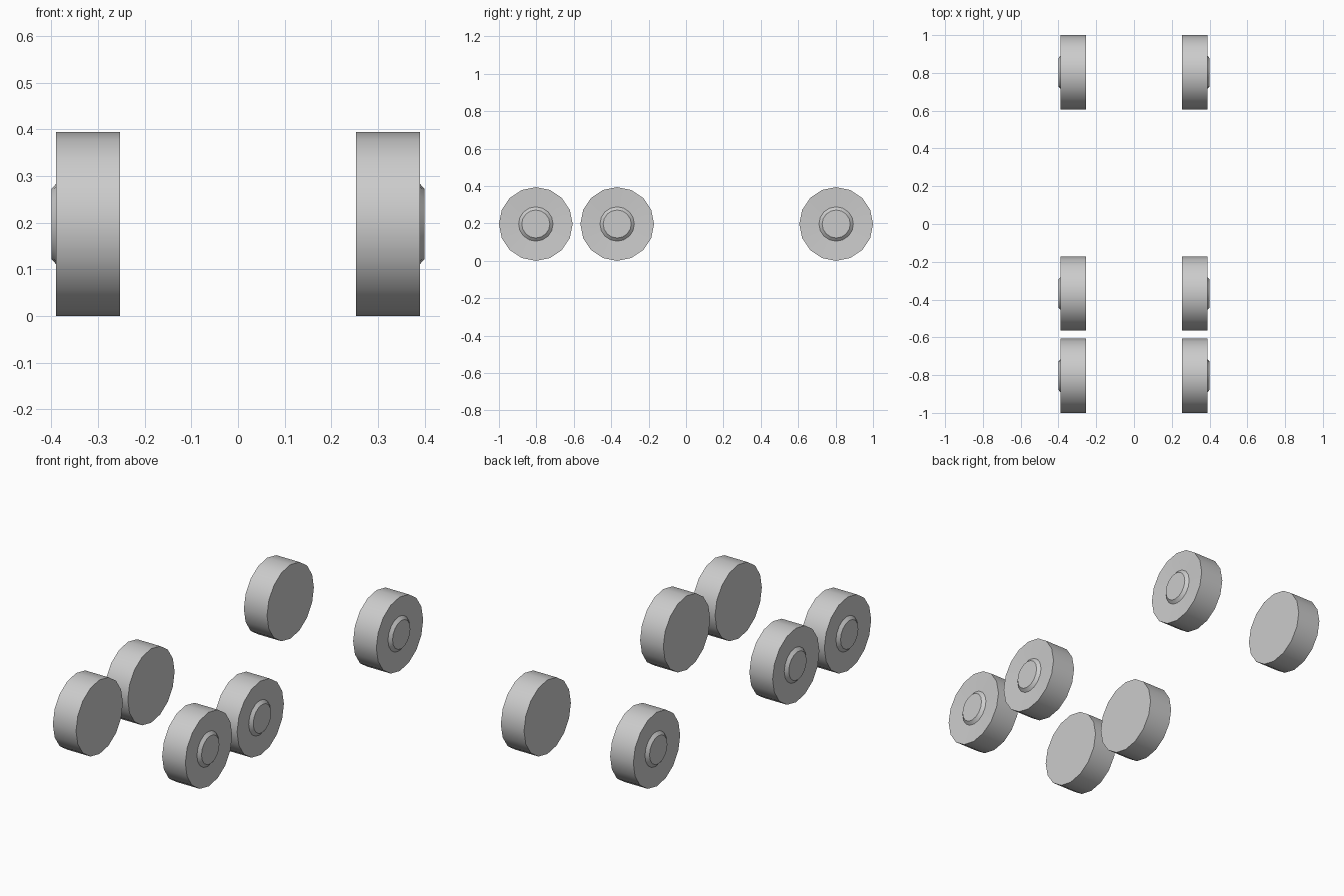
import bpy
import bmesh
import math

cube = bpy.data.objects.get("Cube")
if cube:
    bpy.data.objects.remove(cube, do_unlink=True)

# Single plain colour
grey = bpy.data.materials.new("light_grey")
grey.use_nodes = True
colour = (0.6, 0.6, 0.6, 1)
grey.diffuse_color = colour
grey.node_tree.nodes["Principled BSDF"].inputs["Base Color"].default_value = colour

RADIUS = 0.197
SIDES = 16
# (distance from centre line, radius) from the inner face out to the hub cap
PROFILE = [(0.2535, RADIUS), (0.39, RADIUS), (0.385, 0.092), (0.4, 0.075)]


def make_wheel(name, side, y):
    """Lathe the profile around the axle and close both ends."""
    bm = bmesh.new()
    rings = []
    for x, r in PROFILE:
        ring = []
        for i in range(SIDES):
            a = math.tau * i / SIDES
            ring.append(bm.verts.new((side * x, r * math.sin(a), r * math.cos(a))))
        rings.append(ring)
    for a, b in zip(rings, rings[1:]):
        for i in range(SIDES):
            j = (i + 1) % SIDES
            bm.faces.new((a[i], a[j], b[j], b[i]))
    bm.faces.new(rings[0])
    bm.faces.new(rings[-1])
    bmesh.ops.recalc_face_normals(bm, faces=bm.faces)

    mesh = bpy.data.meshes.new(name)
    bm.to_mesh(mesh)
    bm.free()
    mesh.materials.append(grey)
    wheel = bpy.data.objects.new(name, mesh)
    wheel.location = (0, y, RADIUS)
    bpy.context.collection.objects.link(wheel)

    # Smooth tread, crisp rim and hub edges
    bpy.ops.object.select_all(action="DESELECT")
    wheel.select_set(True)
    bpy.context.view_layer.objects.active = wheel
    bpy.ops.object.shade_smooth_by_angle(angle=math.radians(30))


# Three axles, one wheel on each side
for axle, y in (("front", -0.803), ("middle", -0.368), ("rear", 0.803)):
    for label, side in (("left", 1), ("right", -1)):
        make_wheel(f"{axle}_{label}_wheel", side, y)
